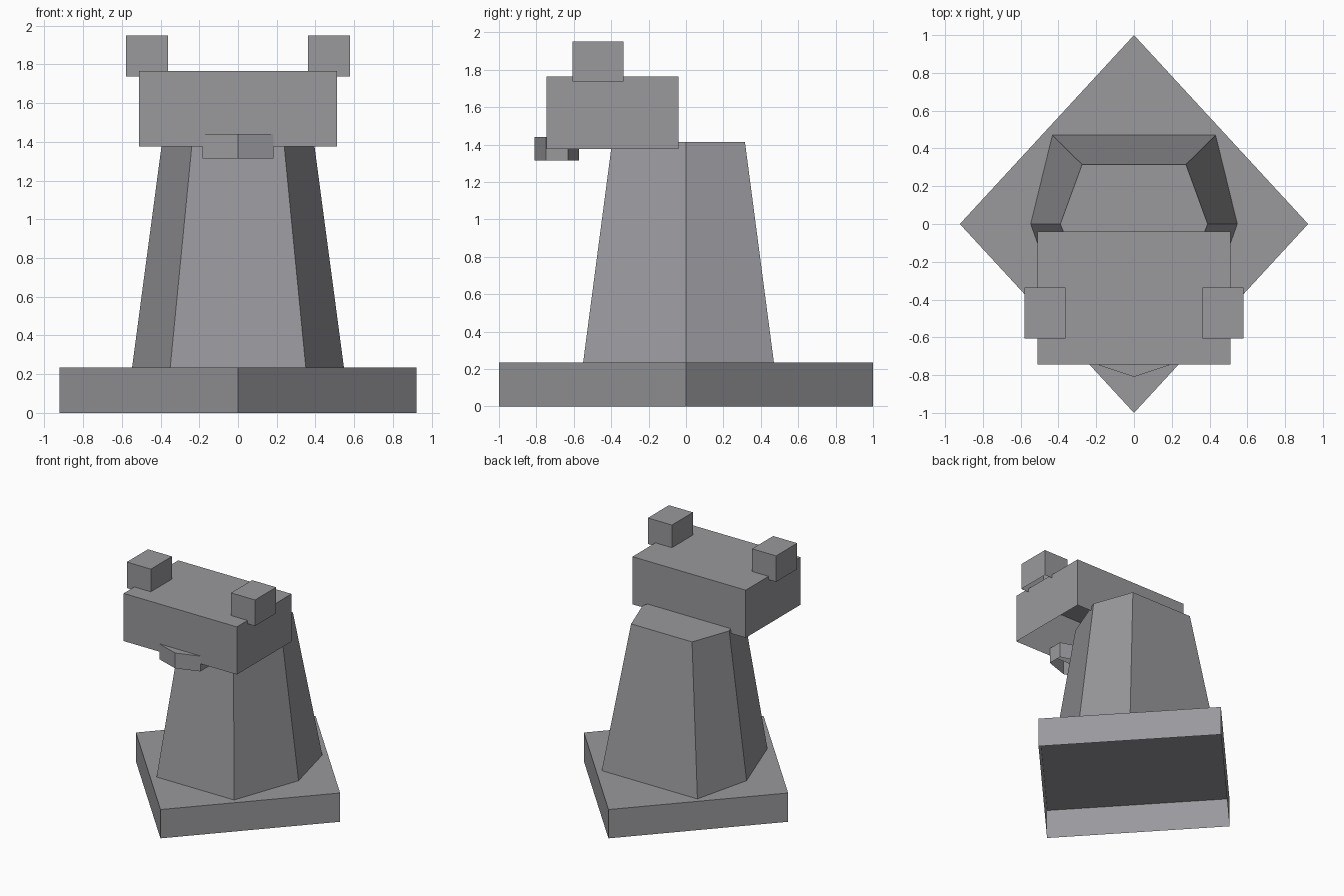
import bpy

if "Cube" in bpy.data.objects:
    bpy.data.objects.remove(bpy.data.objects["Cube"])

stone = bpy.data.materials.new("stone_grey")
stone.diffuse_color = (0.32, 0.32, 0.34, 1)
stone.use_nodes = True
stone.node_tree.nodes["Principled BSDF"].inputs["Base Color"].default_value = stone.diffuse_color


def loft(name, bottom, top, z0, z1):
    """Shell between two outlines, closed on top and open underneath."""
    n = len(bottom)
    verts = [(x, y, z0) for x, y in bottom] + [(x, y, z1) for x, y in top]
    faces = [tuple(range(n, 2 * n))]
    faces += [(i, (i + 1) % n, (i + 1) % n + n, i + n) for i in range(n)]
    mesh = bpy.data.meshes.new(name)
    mesh.from_pydata(verts, [], faces)
    mesh.materials.append(stone)
    obj = bpy.data.objects.new(name, mesh)
    bpy.context.collection.objects.link(obj)
    return obj


def prism(name, outline, z0, z1):
    return loft(name, outline, outline, z0, z1)


def rect(x0, x1, y0, y1):
    return [(x0, y0), (x1, y0), (x1, y1), (x0, y1)]


def hexagon(front_x, front_y, mid_x, back_x, back_y):
    """Symmetric six-sided outline with its widest points on y = 0."""
    return [(-front_x, front_y), (front_x, front_y), (mid_x, 0),
            (back_x, back_y), (-back_x, back_y), (-mid_x, 0)]


# Diamond-shaped plinth, hollow underneath
prism("base", [(0, -1), (0.922, 0), (0, 1), (-0.922, 0)], 0, 0.235)

# Tapered six-sided body
loft("body", hexagon(0.35, -0.55, 0.547, 0.432, 0.47),
     hexagon(0.235, -0.395, 0.39, 0.275, 0.315), 0.235, 1.415)

# Block head overhanging the front, hollow underneath
prism("head", rect(-0.511, 0.511, -0.745, -0.04), 1.376, 1.765)

# Ears straddling the top edges of the head
for side, x0, x1 in (("left", -0.579, -0.362), ("right", 0.362, 0.579)):
    prism(side + "_ear", rect(x0, x1, -0.607, -0.335), 1.738, 1.95)

# Pointed six-sided muzzle under the head
prism("muzzle", [(0, -0.81), (0.184, -0.748), (0.184, -0.632),
                 (0, -0.573), (-0.184, -0.632), (-0.184, -0.748)], 1.315, 1.44)
